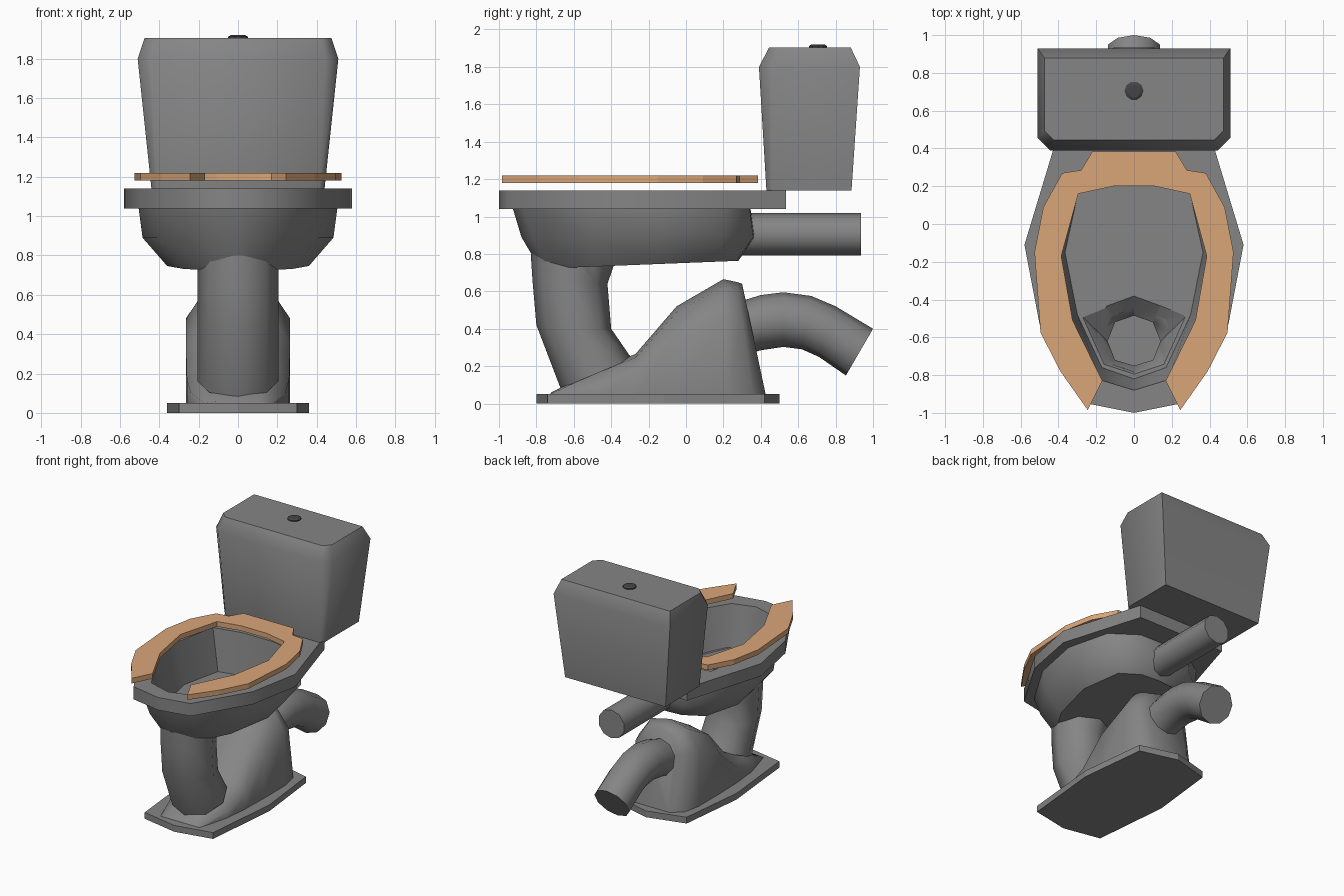
import bpy, bmesh
from math import sin, cos, pi, radians
from mathutils import Vector

if "Cube" in bpy.data.objects:
    bpy.data.objects.remove(bpy.data.objects["Cube"])


def material(name, col):
    m = bpy.data.materials.new(name)
    m.diffuse_color = (*col, 1)
    m.use_nodes = True
    m.node_tree.nodes["Principled BSDF"].inputs["Base Color"].default_value = m.diffuse_color
    return m


wood = material("wood", (0.70, 0.38, 0.19))
dark = material("dark_metal", (0.06, 0.06, 0.06))
grey = material("grey_ceramic", (0.235, 0.235, 0.235))


def loft(name, rings, angle=50, mat=grey):
    """Skin equal-length rings of 3D points into a closed, capped solid."""
    bm = bmesh.new()
    vs = [[bm.verts.new(p) for p in r] for r in rings]
    n = len(vs[0])
    for a, b in zip(vs, vs[1:]):
        for i in range(n):
            j = (i + 1) % n
            bm.faces.new((a[i], a[j], b[j], b[i]))
    bm.faces.new(vs[0][::-1])
    bm.faces.new(vs[-1])
    bmesh.ops.recalc_face_normals(bm, faces=bm.faces)
    me = bpy.data.meshes.new(name)
    bm.to_mesh(me)
    bm.free()
    ob = bpy.data.objects.new(name, me)
    bpy.context.collection.objects.link(ob)
    me.materials.append(mat)
    smooth(ob, angle)
    return ob


def select(ob):
    bpy.ops.object.select_all(action='DESELECT')
    ob.select_set(True)
    bpy.context.view_layer.objects.active = ob


def smooth(ob, angle):
    """Smooth by angle, keeping level faces flat."""
    select(ob)
    if angle:
        bpy.ops.object.shade_smooth_by_angle(angle=radians(angle))
        for f in ob.data.polygons:
            if abs(f.normal.z) > .97:
                f.use_smooth = False


def sym(half, z):
    """Mirror a half outline across x = 0 at height z."""
    pts = half + [(-x, y) for x, y in reversed(half) if x > 1e-6]
    return [(x, y, z) for x, y in pts]


def tube_ring(a, b, w, n=8):
    """Elliptical ring spanning two (y, z) points with half width w."""
    a, b = Vector((0, *a)), Vector((0, *b))
    c, v = (a + b) / 2, (a - b) / 2
    return [c + v * cos(2 * pi * i / n) + Vector((w * sin(2 * pi * i / n), 0, 0)) for i in range(n)]


def tube(name, pairs, w, n=8):
    return loft(name, [tube_ring(a, b, w, n) for a, b in pairs])


# Floor plate
plate = [(0, -.8), (.30, -.74), (.36, -.12), (.30, .42), (0, .5)]
loft("base_plate", [sym(plate, 0), sym(plate, .05)], 0)

# Trap housing: cross-sections along y (y at floor, y at top, half width, shoulder z, top z)
sections = []
for y0, y1, w, sh, top in [(-.74, -.72, .17, .05, .06), (-.48, -.48, .24, .10, .18),
                           (-.27, -.27, .26, .17, .265), (-.05, -.05, .265, .36, .52),
                           (.22, .20, .265, .48, .665), (.36, .27, .235, .47, .65),
                           (.43, .30, .15, .47, .64)]:
    half = [(w, .03), (w, sh), (w * .62, sh + (top - sh) * .8), (0, top)]
    half += [(-x, z) for x, z in half[-2::-1]]
    sections.append([(x, y0 + (y1 - y0) * (z - .03) / (top - .03), z) for x, z in half])
loft("trap_housing", sections, 62)

# Hollow front leg
leg = tube("front_leg", [((-.83, .80), (-.38, .755)), ((-.82, .65), (-.42, .64)),
                         ((-.80, .42), (-.40, .40)), ((-.67, .08), (-.29, .24))], .205)

# Bowl with thick rim
rim = [(0, -1), (.25, -.95), (.50, -.53), (.58, -.11), (.48, .22), (.385, .535), (0, .535)]
upper = [(0, -.925), (.22, -.87), (.43, -.52), (.505, -.14), (.42, .20), (.22, .34), (0, .345)]
middle = [(0, -.88), (.20, -.82), (.41, -.51), (.485, -.14), (.41, .20), (.22, .36), (0, .37)]
lower = [(0, -.78), (.13, -.74), (.28, -.49), (.36, -.14), (.30, .18), (.15, .27), (0, .28)]
bottom = [(x, y, z + .04 * (y + .5)) for x, y, z in sym(lower, .732)]
bowl = loft("bowl", [sym(rim, 1.14), sym(rim, 1.04), sym(upper, 1.04), sym(middle, .89), bottom])

# Cutters: basin with flat shelf, and the drain that drops into the leg
opening = [(0, -.88), (.18, -.825), (.37, -.52), (.43, -.16), (.36, .20), (.13, .25), (0, .25)]
shelf = [(0, -.82), (.17, -.76), (.30, -.48), (.365, -.15), (.295, .17), (.11, .21), (0, .21)]
basin = loft("basin_cutter", [sym(opening, 1.2), sym(opening, 1.14), sym(shelf, .82)])
mouth = [(0, -.80), (.165, -.745), (.285, -.48), (.15, -.425), (0, -.37)]
hole = [(0, -.75), (.10, -.72), (.14, -.62), (.10, -.52), (0, -.485)]
drain = loft("drain_cutter", [sym(mouth, .83), sym(hole, .73), sym(hole, .45)])
for ob in (bowl, leg):
    for cutter in (basin, drain):
        select(ob)
        m = ob.modifiers.new("cut", 'BOOLEAN')
        m.operation, m.solver, m.object = 'DIFFERENCE', 'EXACT', cutter
        bpy.ops.object.modifier_apply(modifier=m.name)
    smooth(ob, 50)
for cutter in (basin, drain):
    bpy.data.objects.remove(cutter, do_unlink=True)

# Open-front wooden seat
outer = [(.245, -.985), (.39, -.78), (.495, -.575), (.527, -.15), (.48, .09),
         (.38, .27), (.28, .285), (.22, .385)]
inner = [(.11, .20), (.295, .16), (.385, -.17), (.325, -.51), (.168, -.83)]
seat = [sym(inner + outer, z) for z in (1.18, 1.22)]
loft("seat", seat, 0, wood)

# Cistern with chamfered front corners, and its push button
tank = []
for z, x, y0, y1, c in [(1.14, .44, .43, .885, .03), (1.80, .51, .39, .93, .065), (1.905, .475, .445, .88, .05)]:
    tank.append(sym([(x - c, y0), (x, y0 + c), (x, y1)], z))
loft("cistern", tank, 55)
loft("flush_button", [[(r * cos(pi * i / 5), .705 + r * sin(pi * i / 5), z) for i in range(10)]
                      for z, r in [(1.89, .05), (1.912, .05), (1.92, .036)]], 30, dark)

# Water inlet and bent waste outlet
tube("inlet_pipe", [((.25, 1.018), (.25, .792)), ((.935, 1.018), (.935, .792))], .115, 10)
tube("outlet_pipe", [((.27, .54), (.32, .26)), ((.40, .58), (.40, .285)), ((.52, .595), (.52, .303)),
                     ((.67, .575), (.62, .29)), ((.80, .52), (.71, .25)), ((1.0, .40), (.855, .15))], .145, 10)
